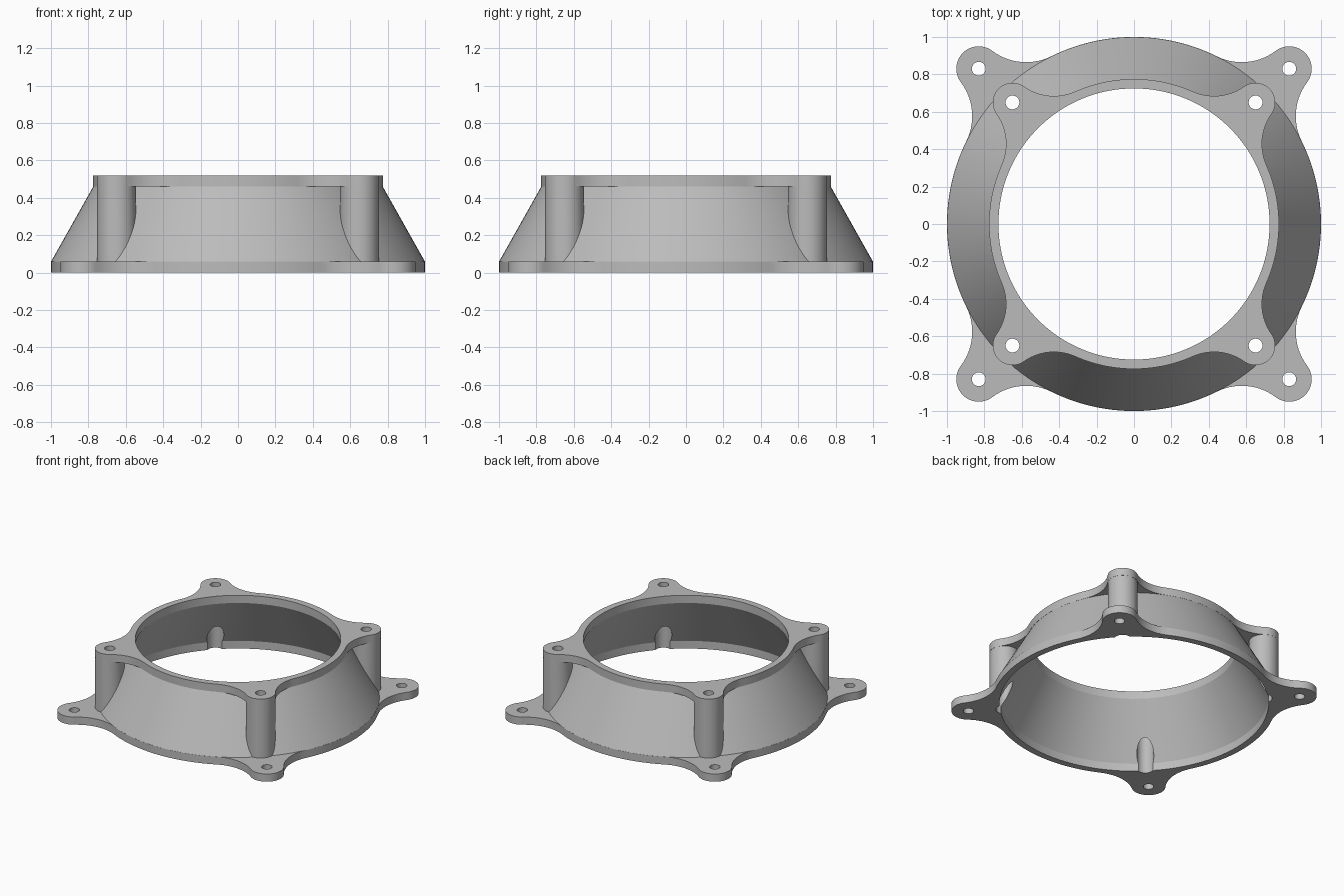
import bpy
import bmesh
from math import atan2, cos, hypot, pi, radians, sin, sqrt
from mathutils import Matrix, Vector

if "Cube" in bpy.data.objects:
    bpy.data.objects.remove(bpy.data.objects["Cube"])

HEIGHT, PLATE = 0.52, 0.06
TOP_BOLT, BASE_BOLT = 0.65, 0.83
HOLE, POCKET, POST = 0.037, 0.06, 0.105


def arc(center, r, start, end, steps):
    angles = [start + (end - start) * i / steps for i in range(steps + 1)]
    return [Vector((center[0] + r * cos(t), center[1] + r * sin(t))) for t in angles]


def circle(r, x=0, y=0, steps=128):
    return arc((x, y), r, 0, 2 * pi, steps)[:-1]


def eared_outline(ring, bolt, ear, fillet):
    """Ring with four round ears, blended by tangent concave fillets."""
    d = hypot(bolt, bolt)
    a = (d * d + (ring + fillet) ** 2 - (ear + fillet) ** 2) / (2 * d)
    p = sqrt((ring + fillet) ** 2 - a * a)
    half = arc((0, 0), ring, -pi / 4, -atan2(p, a), 12)
    half += arc((a, -p), fillet, atan2(p, -a), atan2(p, d - a), 14)[1:]
    half += arc((d, 0), ear, atan2(-p, a - d), 0, 14)[1:]
    quarter = half + [Vector((v.x, -v.y)) for v in reversed(half[1:-1])]
    points = []
    for k in range(4):
        turn = Matrix.Rotation(radians(45 + 90 * k), 2)
        points += [turn @ v for v in quarter]
    return points


def loft(name, sections):
    """Closed solid through (outline, height) sections."""
    bm = bmesh.new()
    rings = [[bm.verts.new((v.x, v.y, z)) for v in pts] for pts, z in sections]
    bm.faces.new(rings[0])
    bm.faces.new(rings[-1])
    n = len(rings[0])
    for low, high in zip(rings, rings[1:]):
        for i in range(n):
            j = (i + 1) % n
            bm.faces.new((low[i], low[j], high[j], high[i]))
    bmesh.ops.recalc_face_normals(bm, faces=bm.faces)
    mesh = bpy.data.meshes.new(name)
    bm.to_mesh(mesh)
    bm.free()
    obj = bpy.data.objects.new(name, mesh)
    bpy.context.collection.objects.link(obj)
    return obj


def combine(target, tool, operation):
    """Apply a boolean and discard the tool."""
    tool.hide_render = True
    mod = target.modifiers.new("combine", "BOOLEAN")
    mod.operation, mod.object, mod.solver = operation, tool, "EXACT"
    bpy.context.view_layer.objects.active = target
    bpy.ops.object.modifier_apply(modifier=mod.name)
    bpy.data.objects.remove(tool)


def rod(name, r, bolt, sx, sy, low, high):
    pts = circle(r, bolt * sx, bolt * sy, 40)
    return loft(name, [(pts, low), (pts, high)])


# Base flange, tapered shell and top flange
base = eared_outline(1.0, BASE_BOLT, 0.12, 0.3)
top = eared_outline(0.775, TOP_BOLT, POST, 0.28)
adapter = loft("fan_adapter_ring", [(base, 0), (base, PLATE)])
shell = loft("tapered_shell", [(circle(0.999), PLATE / 2), (circle(0.999), PLATE),
                               (circle(0.774), HEIGHT - PLATE), (circle(0.774), HEIGHT - 0.03)])
combine(adapter, shell, "UNION")
combine(adapter, loft("top_flange", [(top, HEIGHT - PLATE), (top, HEIGHT)]), "UNION")

corners = [(sx, sy) for sx in (-1, 1) for sy in (-1, 1)]

# Screw posts under the top ears
for sx, sy in corners:
    combine(adapter, rod("screw_post", POST - 0.001, TOP_BOLT, sx, sy, PLATE / 2, HEIGHT - 0.03), "UNION")

# Tapered bore
bore = loft("bore_cutter", [(circle(0.95), -0.1), (circle(0.95), PLATE),
                            (circle(0.725), HEIGHT - PLATE), (circle(0.725), HEIGHT + 0.1)])
combine(adapter, bore, "DIFFERENCE")

# Bolt holes and screw-head pockets
for sx, sy in corners:
    combine(adapter, rod("base_hole", HOLE, BASE_BOLT, sx, sy, -0.1, 0.2), "DIFFERENCE")
    combine(adapter, rod("screw_pocket", POCKET, TOP_BOLT, sx, sy, -0.1, HEIGHT - PLATE), "DIFFERENCE")
    combine(adapter, rod("top_hole", HOLE, TOP_BOLT, sx, sy, 0.4, HEIGHT + 0.1), "DIFFERENCE")

# Plain grey finish
grey = bpy.data.materials.new("light_grey")
grey.use_nodes = True
color = (0.5, 0.5, 0.5, 1)
grey.diffuse_color = color
grey.node_tree.nodes["Principled BSDF"].inputs["Base Color"].default_value = color
adapter.data.materials.clear()
adapter.data.materials.append(grey)
for face in adapter.data.polygons:
    face.material_index = 0

bpy.ops.object.select_all(action="DESELECT")
adapter.select_set(True)
bpy.context.view_layer.objects.active = adapter
bpy.ops.object.shade_smooth_by_angle(angle=radians(25))
